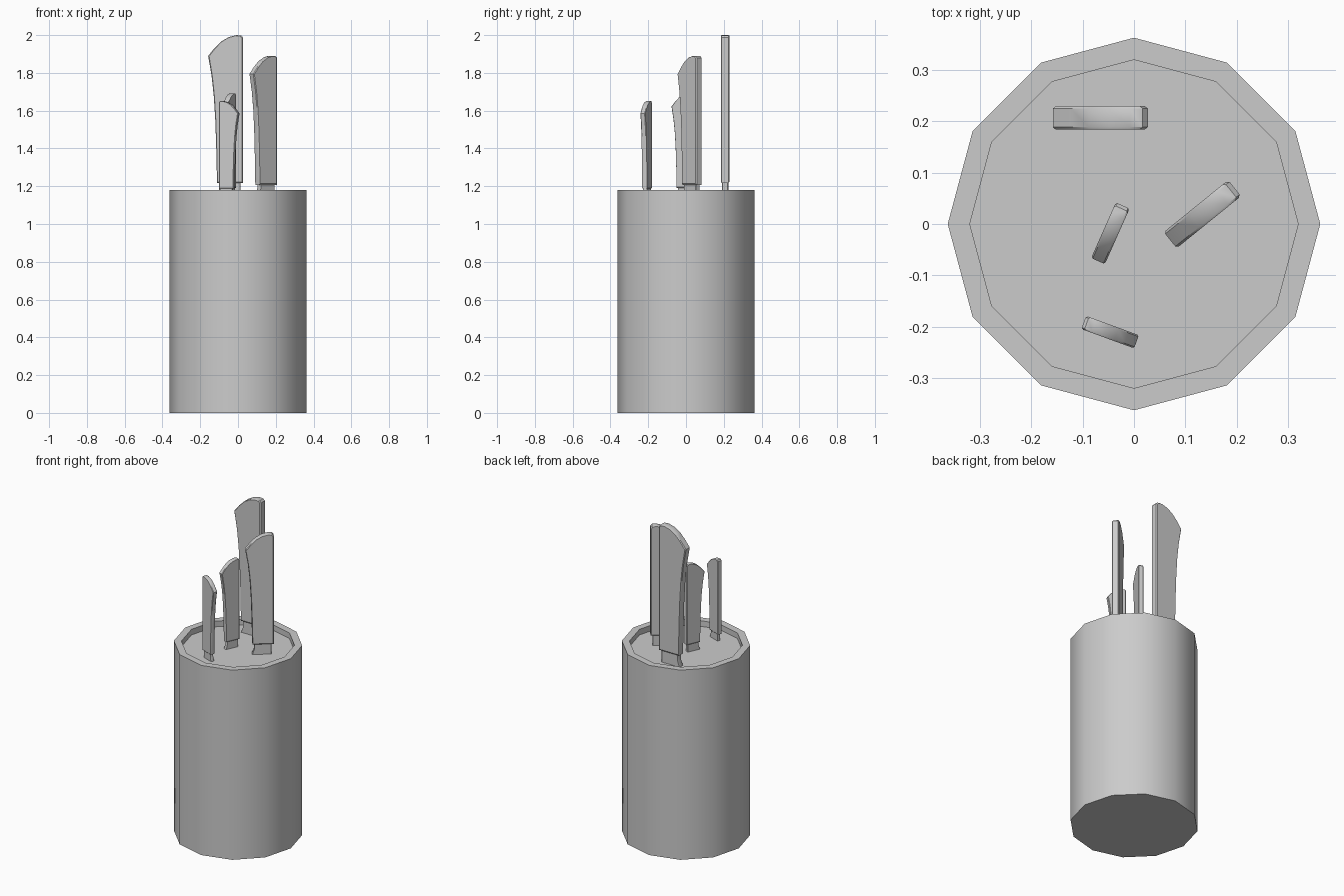
import bpy, bmesh, math
from mathutils import Matrix

if "Cube" in bpy.data.objects:
    bpy.data.objects.remove(bpy.data.objects["Cube"])

grey = bpy.data.materials.new("light grey")
grey.diffuse_color = (0.6, 0.6, 0.6, 1)
grey.use_nodes = True
grey.node_tree.nodes["Principled BSDF"].inputs["Base Color"].default_value = grey.diffuse_color

FLOOR = 1.145


def finish(name, bm, angle):
    bmesh.ops.recalc_face_normals(bm, faces=bm.faces)
    me = bpy.data.meshes.new(name)
    bm.to_mesh(me)
    bm.free()
    me.materials.append(grey)
    ob = bpy.data.objects.new(name, me)
    bpy.context.collection.objects.link(ob)
    bpy.ops.object.select_all(action='DESELECT')
    ob.select_set(True)
    bpy.context.view_layer.objects.active = ob
    bpy.ops.object.shade_smooth_by_angle(angle=math.radians(angle))
    return ob


def loft(bm, rings):
    """Join closed rings of points and cap both ends."""
    loops = [[bm.verts.new(p) for p in ring] for ring in rings]
    n = len(loops[0])
    for a, b in zip(loops, loops[1:]):
        for i in range(n):
            j = (i + 1) % n
            bm.faces.new((a[i], a[j], b[j], b[i]))
    bm.faces.new(loops[0][::-1])
    bm.faces.new(loops[-1])


# Twelve-sided holder with a raised rim and recessed top
bm = bmesh.new()
loft(bm, [[(r * math.cos(math.tau * i / 12), r * math.sin(math.tau * i / 12), z)
           for i in range(12)]
          for r, z in ((0.363, 0), (0.363, 1.18), (0.32, 1.18), (0.32, FLOOR))])
finish("knife_holder", bm, 35)

# Side profiles at full size: u = 0 is the spine, v = 0 is the recessed floor
HANDLE = [(0, 0.072), (0, 0.842), (-0.010, 0.853), (-0.035, 0.855),
          (-0.075, 0.845), (-0.115, 0.822), (-0.150, 0.788), (-0.185, 0.745),
          (-0.167, 0.640), (-0.155, 0.530), (-0.147, 0.400), (-0.142, 0.250),
          (-0.138, 0.072)]
BOLSTER = [(-0.014, -0.02), (-0.014, 0.08), (-0.125, 0.08), (-0.127, 0.035),
           (-0.140, 0.0), (-0.140, -0.02)]


def plate(name, profile, thick, chamfer, place):
    cu = sum(p[0] for p in profile) / len(profile)
    cv = sum(p[1] for p in profile) / len(profile)
    bm = bmesh.new()
    h = thick / 2
    rings = []
    for y, inset in ((-h, chamfer), (-h + chamfer, 0), (h - chamfer, 0), (h, chamfer)):
        ku, kv = 1 - inset / 0.08, 1 - inset / 0.4
        rings.append([(cu + (u - cu) * ku, y, cv + (v - cv) * kv) for u, v in profile])
    loft(bm, rings)
    bm.transform(place)
    finish(name, bm, 32)


# Four knives: spine position, turn in degrees, size
KNIVES = {
    "large_knife": (0.027, 0.207, 0, 1.0),
    "medium_knife": (0.196, 0.070, 39, 0.872),
    "small_knife": (-0.022, 0.036, 66, 0.64),
    "paring_knife": (-0.098, -0.192, 160, 0.592),
}
for name, (x, y, turn, size) in KNIVES.items():
    place = (Matrix.Translation((x, y, FLOOR))
             @ Matrix.Rotation(math.radians(turn), 4, 'Z')
             @ Matrix.Scale(size, 4))
    plate(name + "_handle", HANDLE, 0.046, 0.005, place)
    plate(name + "_bolster", BOLSTER, 0.034, 0.003, place)
